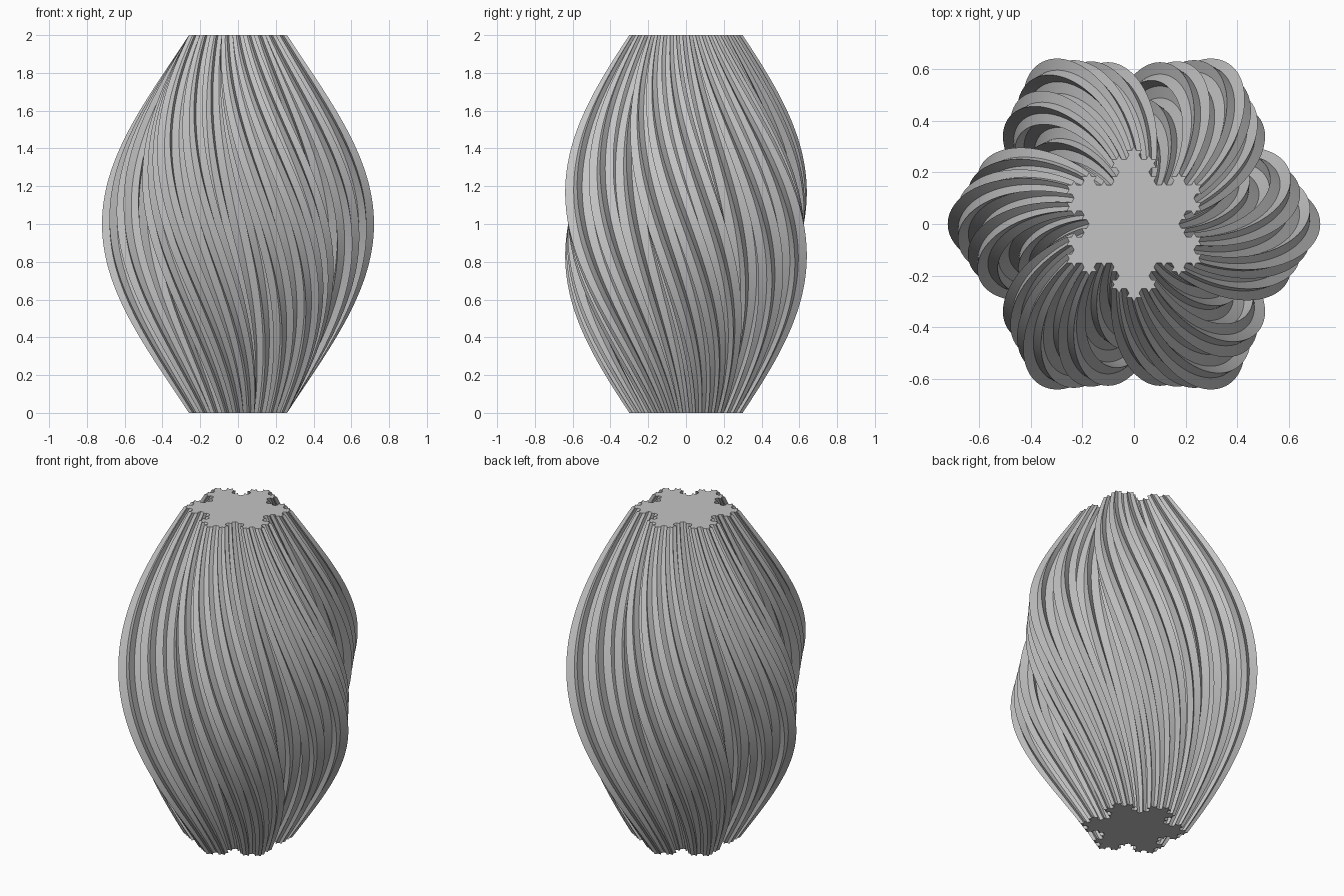
import bpy, bmesh, math
from mathutils import Vector, Matrix

cube = bpy.data.objects.get("Cube")
if cube:
    bpy.data.objects.remove(cube)

HEIGHT = 2.0
RINGS = 80
END_RADIUS, BULGE = 0.30, 0.42
TWIST = math.radians(60)


def snowflake(levels):
    """Unit snowflake outline, anticlockwise, one tip on +y."""
    pts = [Vector((math.cos(a), math.sin(a)))
           for a in (math.radians(90 + 120 * i) for i in range(3))]
    turn = Matrix.Rotation(math.radians(-60), 2)
    for _ in range(levels):
        refined = []
        for a, b in zip(pts, pts[1:] + pts[:1]):
            third = (b - a) / 3
            refined += [a, a + third, a + third + turn @ third, b - third]
        pts = refined
    return pts


# Single grey material
grey = bpy.data.materials.new("stone grey")
grey.use_nodes = True
colour = (0.55, 0.55, 0.55, 1)
grey.diffuse_color = colour
grey.node_tree.nodes["Principled BSDF"].inputs["Base Color"].default_value = colour

# Twisted body: snowflake rings swelling towards the middle
outline = snowflake(3)
bm = bmesh.new()
rings = []
for i in range(RINGS + 1):
    t = i / RINGS
    radius = END_RADIUS + BULGE * math.sin(math.pi * t)
    spin = Matrix.Rotation(TWIST * (1 - t), 2)
    rings.append([bm.verts.new((*(spin @ p * radius), HEIGHT * t)) for p in outline])

# Fluted walls
count = len(outline)
for low, high in zip(rings, rings[1:]):
    for j in range(count):
        k = (j + 1) % count
        bm.faces.new((low[j], low[k], high[k], high[j]))

# Flat base and top
bm.faces.new(rings[0][::-1])
bm.faces.new(rings[-1])

mesh = bpy.data.meshes.new("twisted_vase")
bm.to_mesh(mesh)
bm.free()
mesh.materials.append(grey)
vase = bpy.data.objects.new("twisted_vase", mesh)
bpy.context.collection.objects.link(vase)

# Smooth along the flutes, crisp at their ridges
bpy.ops.object.select_all(action='DESELECT')
vase.select_set(True)
bpy.context.view_layer.objects.active = vase
bpy.ops.object.shade_smooth_by_angle(angle=math.radians(30))
